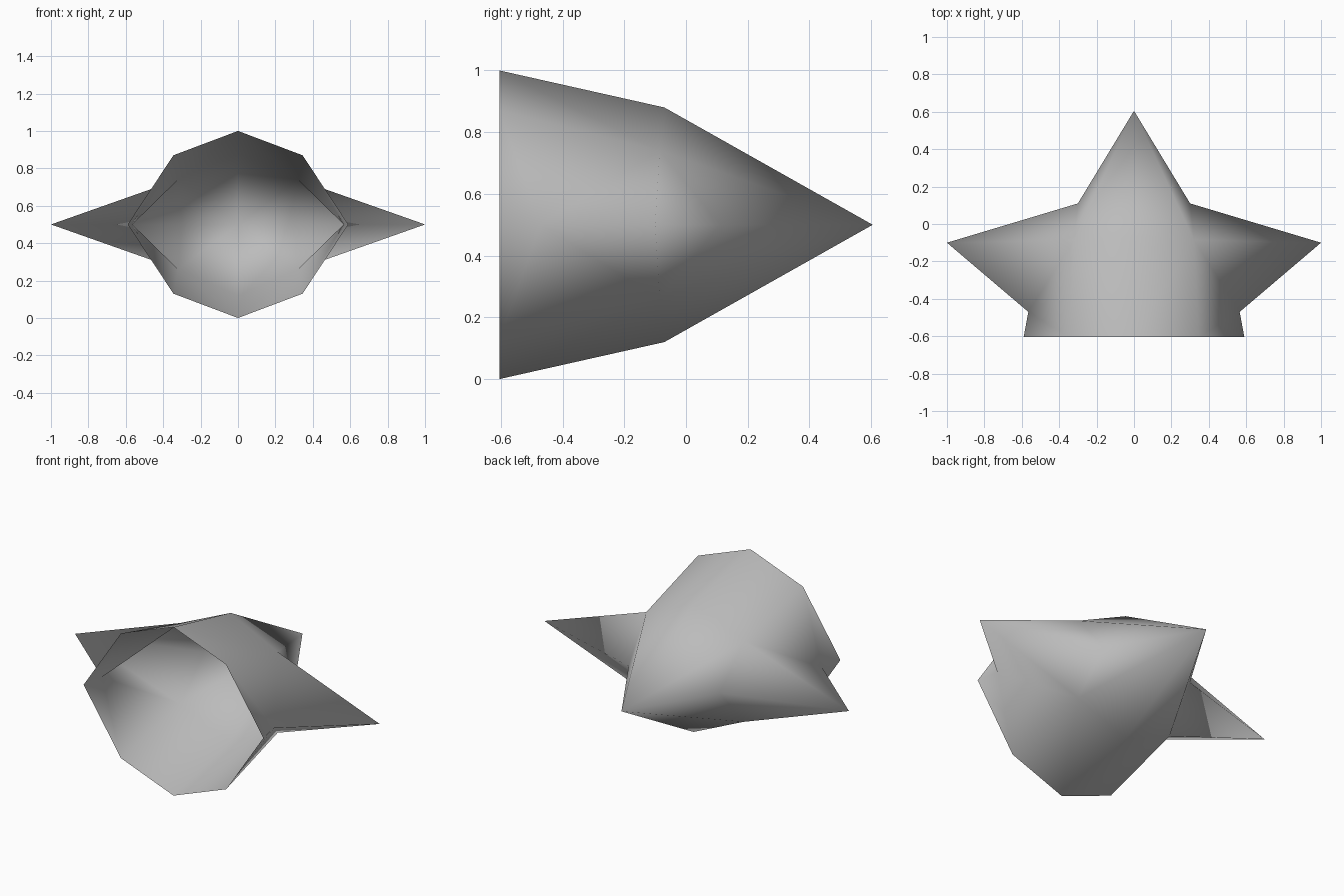
import bpy
import bmesh

cube = bpy.data.objects.get("Cube")
if cube:
    bpy.data.objects.remove(cube, do_unlink=True)

# Single neutral material
grey = bpy.data.materials.new("plain_grey")
grey.use_nodes = True
colour = (0.5, 0.5, 0.5, 1)
grey.diffuse_color = colour
grey.node_tree.nodes["Principled BSDF"].inputs["Base Color"].default_value = colour

# Corner points of the upper left quarter, measured from the hull axis
points = {
    "rim_top": (0, -0.605, 0.5),
    "rim_corner": (0.345, -0.605, 0.37),
    "rim_side": (0.59, -0.605, 0),
    "mid_top": (0, -0.07, 0.38),
    "mid_corner": (0.32, -0.085, 0.24),
    "wing_rear_root": (0.565, -0.47, 0),
    "wing_front_root": (0.3, 0.11, 0),
    "wing_tip": (1, -0.1, 0),
    "nose": (0, 0.605, 0),
}

# Hull panels, then the two wing panels and the nose panels
panels = [
    "rim_top rim_corner mid_corner mid_top",
    "rim_corner rim_side wing_rear_root mid_corner",
    "wing_rear_root wing_tip mid_corner",
    "mid_corner wing_tip wing_front_root",
    "mid_corner wing_front_root nose",
    "mid_top mid_corner nose",
]

bm = bmesh.new()
verts = {name: bm.verts.new(co) for name, co in points.items()}
for panel in panels:
    bm.faces.new([verts[name] for name in panel.split()]).smooth = True

mesh = bpy.data.meshes.new("winged_hull")
bm.to_mesh(mesh)
bm.free()
mesh.materials.append(grey)

# Open shell, mirrored sideways and vertically about its axis
hull = bpy.data.objects.new("winged_hull", mesh)
hull.location.z = 0.5
bpy.context.collection.objects.link(hull)
mirror = hull.modifiers.new("mirror_quarters", "MIRROR")
mirror.use_axis = (True, False, True)
mirror.use_clip = True
mirror.merge_threshold = 0.001
